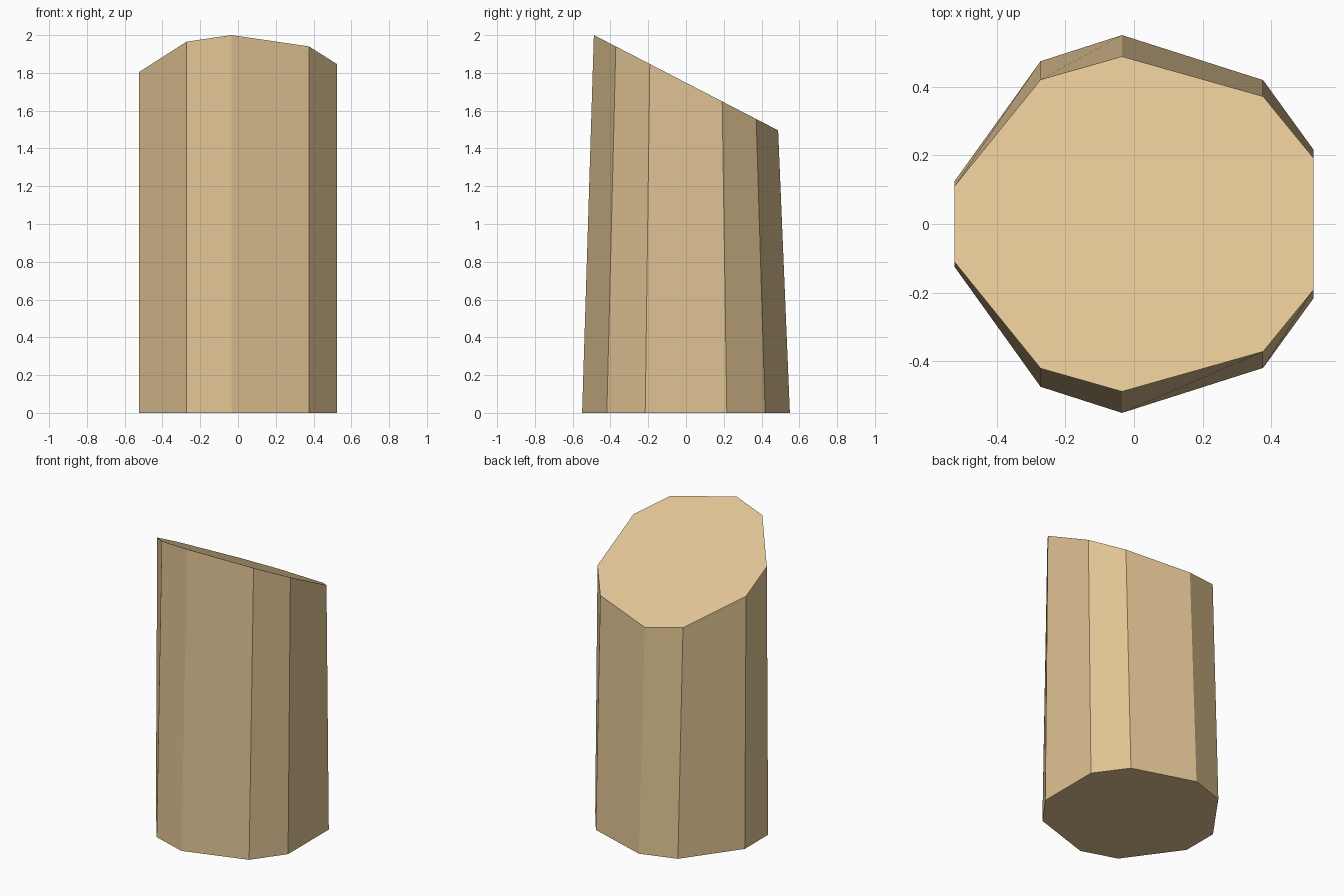
import bpy, bmesh

if "Cube" in bpy.data.objects:
    bpy.data.objects.remove(bpy.data.objects["Cube"])

# Half outline of the ten-sided cross-section (back half, left to right)
HALF = [(-0.523, 0.124), (-0.272, 0.474), (-0.035, 0.55), (0.376, 0.419), (0.523, 0.216)]
outline = [(x, -y) for x, y in HALF] + [(x, y) for x, y in reversed(HALF)]

TAPER = 0.887            # depth of the top compared with the base
MID, SLOPE = 1.748, -0.517  # slanted cut: height at y = 0 and slope along y

bm = bmesh.new()
base = [bm.verts.new((x, y, 0)) for x, y in outline]
top = [bm.verts.new((x, y * TAPER, MID + SLOPE * y * TAPER)) for x, y in outline]

# Bottom, slanted top and side facets
bm.faces.new(base[::-1])
bm.faces.new(top)
n = len(outline)
for i in range(n):
    j = (i + 1) % n
    bm.faces.new((base[i], base[j], top[j], top[i]))
bmesh.ops.recalc_face_normals(bm, faces=bm.faces)

mesh = bpy.data.meshes.new("slanted_post")
bm.to_mesh(mesh)
bm.free()

# Single flat colour
tan = bpy.data.materials.new("tan wood")
tan.diffuse_color = (0.745, 0.546, 0.292, 1)
tan.use_nodes = True
tan.node_tree.nodes["Principled BSDF"].inputs["Base Color"].default_value = tan.diffuse_color
mesh.materials.append(tan)

post = bpy.data.objects.new("slanted_post", mesh)
bpy.context.collection.objects.link(post)
